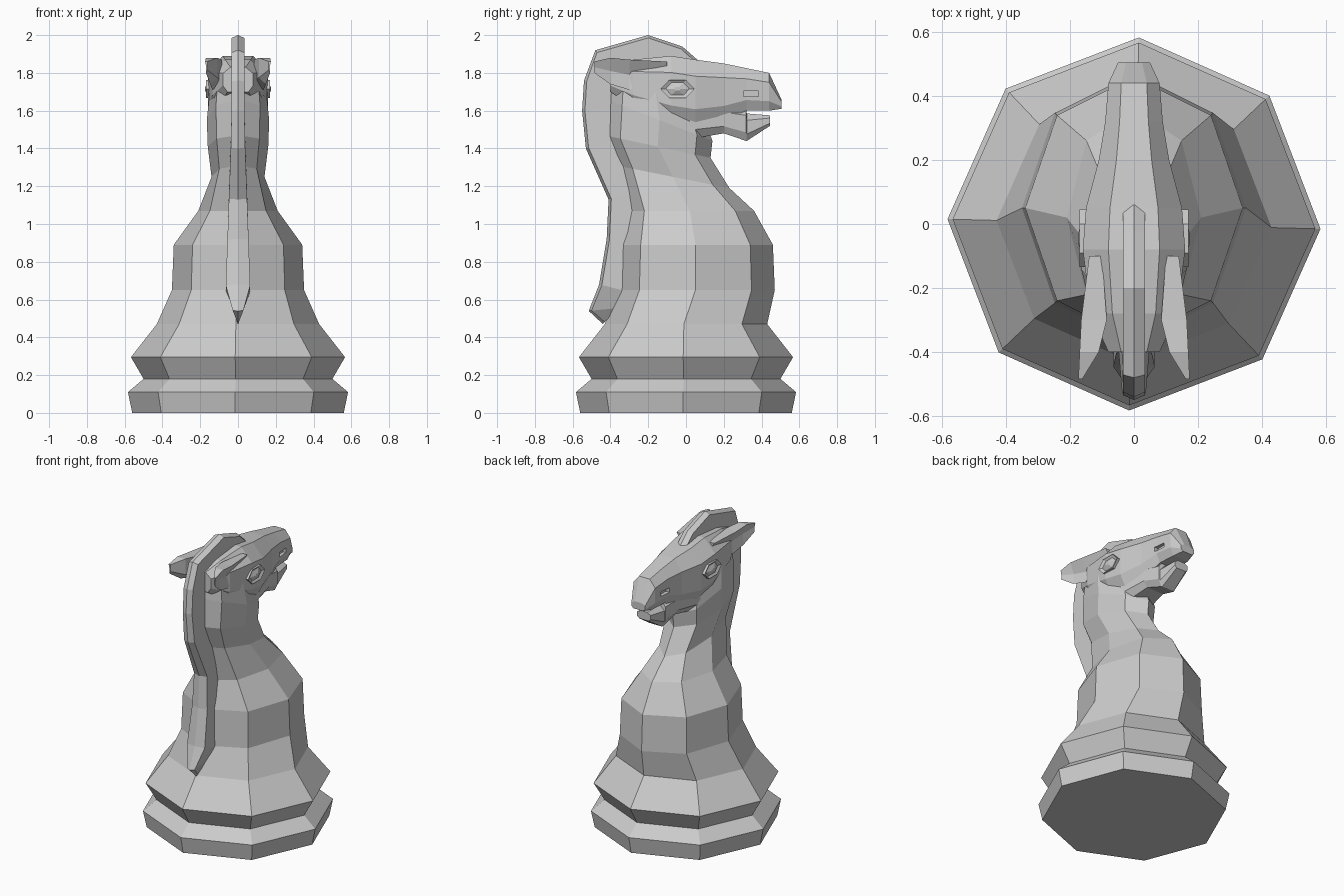
import bpy
import bmesh
from math import cos, sin, pi, radians
from mathutils import Vector

cube = bpy.data.objects.get("Cube")
if cube:
    bpy.data.objects.remove(cube, do_unlink=True)

grey = (0.6, 0.6, 0.6, 1)
stone = bpy.data.materials.new("grey stone")
stone.use_nodes = True
stone.diffuse_color = grey
stone.node_tree.nodes["Principled BSDF"].inputs["Base Color"].default_value = grey


def loft(name, sections):
    """Skin a row of equal-sided sections and cap both ends."""
    bm = bmesh.new()
    rows = [[bm.verts.new(point) for point in section] for section in sections]
    for row, following in zip(rows, rows[1:]):
        for i in range(len(row)):
            bm.faces.new((row[i - 1], row[i], following[i], following[i - 1]))
    bm.faces.new(rows[0])
    bm.faces.new(rows[-1])
    bmesh.ops.recalc_face_normals(bm, faces=bm.faces)
    mesh = bpy.data.meshes.new(name)
    bm.to_mesh(mesh)
    bm.free()
    mesh.materials.append(stone)
    obj = bpy.data.objects.new(name, mesh)
    bpy.context.collection.objects.link(obj)
    return obj


def ring(height, width, depth, centre=0, tilt=0, turn=0):
    """Octagonal ring; a positive tilt lowers its muzzle side."""
    angles = [k * pi / 4 + radians(turn) for k in range(8)]
    return [(width * cos(angle), centre + depth * sin(angle), height - tilt * sin(angle))
            for angle in angles]


def face_section(along, top, bottom, width):
    """Eight-sided section with chamfered crown and jaw edges."""
    chamfer = (top - bottom) / 4
    half = [(width / 2, top), (width, top - chamfer),
            (width, bottom + chamfer), (width * 0.7, bottom)]
    return ([(x, along, z) for x, z in half]
            + [(-x, along, z) for x, z in reversed(half)])


# Turned base, chest and neck
plinth = [(0, 0.56), (0.11, 0.583), (0.18, 0.5), (0.295, 0.567), (0.47, 0.43)]
loft("body_and_neck", [ring(height, radius, radius, turn=-1.5) for height, radius in plinth] + [
    ring(height=0.65, width=0.35, depth=0.42, centre=0.05),
    ring(height=0.89, width=0.34, depth=0.41, centre=0.05),
    ring(height=1.07, width=0.21, depth=0.34, centre=0.02),
    ring(height=1.25, width=0.14, depth=0.3, centre=-0.07, tilt=0.06),
    ring(height=1.41, width=0.16, depth=0.28, centre=-0.15, tilt=0.06),
    ring(height=1.55, width=0.165, depth=0.28, centre=-0.14, tilt=0.11),
    ring(height=1.7, width=0.15, depth=0.24, centre=-0.16, tilt=0.1),
])

# Skull and upper jaw
head = loft("head", [
    face_section(along=-0.4, top=1.83, bottom=1.7, width=0.08),
    face_section(along=-0.28, top=1.87, bottom=1.62, width=0.135),
    face_section(along=-0.08, top=1.89, bottom=1.54, width=0.16),
    face_section(along=0.05, top=1.87, bottom=1.52, width=0.15),
    face_section(along=0.2, top=1.85, bottom=1.55, width=0.11),
    face_section(along=0.32, top=1.825, bottom=1.6, width=0.09),
    face_section(along=0.44, top=1.8, bottom=1.6, width=0.08),
    face_section(along=0.505, top=1.66, bottom=1.61, width=0.05),
])

# Lower jaw, stepped down where the mouth opens
loft("lower_jaw", [
    face_section(along=0.02, top=1.64, bottom=1.45, width=0.12),
    face_section(along=0.2, top=1.63, bottom=1.48, width=0.09),
    face_section(along=0.318, top=1.62, bottom=1.44, width=0.07),
    face_section(along=0.322, top=1.585, bottom=1.44, width=0.065),
    face_section(along=0.445, top=1.575, bottom=1.52, width=0.05),
])

# Mane: a crest following the back of the neck up to the forehead
crest = [Vector(point) for point in (
    (-0.44, 0.47), (-0.515, 0.54), (-0.46, 0.68), (-0.42, 0.92), (-0.41, 1.13), (-0.53, 1.4),
    (-0.55, 1.6), (-0.54, 1.76), (-0.48, 1.92), (-0.2, 2), (-0.02, 1.94), (0.06, 1.87))]


def mane_section(index):
    tip = crest[index]
    before, after = crest[max(index - 1, 0)], crest[min(index + 1, len(crest) - 1)]
    direction = (after - before).normalized()
    inward = Vector((direction.y, -direction.x)) * 0.15
    shoulder, root = tip + inward / 10, tip + inward
    # widest low on the back, pointed at its lower end
    width = max(0.034, 0.09 - 0.037 * tip.y) * min(1, (tip.y - 0.46) * 5)
    return [(0, *tip), (width, *shoulder), (width, *root),
            (-width, *root), (-width, *shoulder)]


loft("mane", [mane_section(index) for index in range(len(crest))])


for name, side in (("left", 1), ("right", -1)):

    def ear_section(along, out, height, width, reach):
        """Five-sided section, hollow towards the outside."""
        outline = [(width, reach), (-width, reach), (-width, -reach / 2),
                   (width / 4, -reach), (0, 0)]
        return [(side * (out + x), along, height + z) for x, z in outline]

    def eye_section(out, scale):
        angles = [k * pi / 3 for k in range(6)]
        return [(side * out, scale * 0.09 * cos(angle) - 0.045, scale * 0.055 * sin(angle) + 1.715)
                for angle in angles]

    def nostril_section(out):
        corners = ((-1, -1), (1, -1), (1, 1), (-1, 1))
        return [(side * out, 0.345 + 0.04 * y, 1.69 + 0.015 * z) for y, z in corners]

    # Ear swept backwards
    loft(name + "_ear", [
        ear_section(along=-0.1, out=0.12, height=1.83, width=0.02, reach=0.03),
        ear_section(along=-0.3, out=0.125, height=1.79, width=0.04, reach=0.08),
        ear_section(along=-0.4, out=0.14, height=1.81, width=0.03, reach=0.07),
        ear_section(along=-0.485, out=0.168, height=1.83, width=0.006, reach=0.03),
    ])

    # Eye with a raised rim and a bulging centre
    loft(name + "_eye", [
        eye_section(out=0.13, scale=1),
        eye_section(out=0.17, scale=1),
        eye_section(out=0.16, scale=0.7),
        eye_section(out=0.174, scale=0.2),
    ])

    # Nostril cut into the muzzle
    cutter = loft(name + "_nostril_cutter", [nostril_section(out=0.065), nostril_section(out=0.13)])
    cutter.hide_render = True
    cut = head.modifiers.new("nostril", "BOOLEAN")
    cut.operation = "DIFFERENCE"
    cut.solver = "EXACT"
    cut.object = cutter
    bpy.context.view_layer.objects.active = head
    bpy.ops.object.modifier_apply(modifier=cut.name)
    bpy.data.objects.remove(cutter, do_unlink=True)
